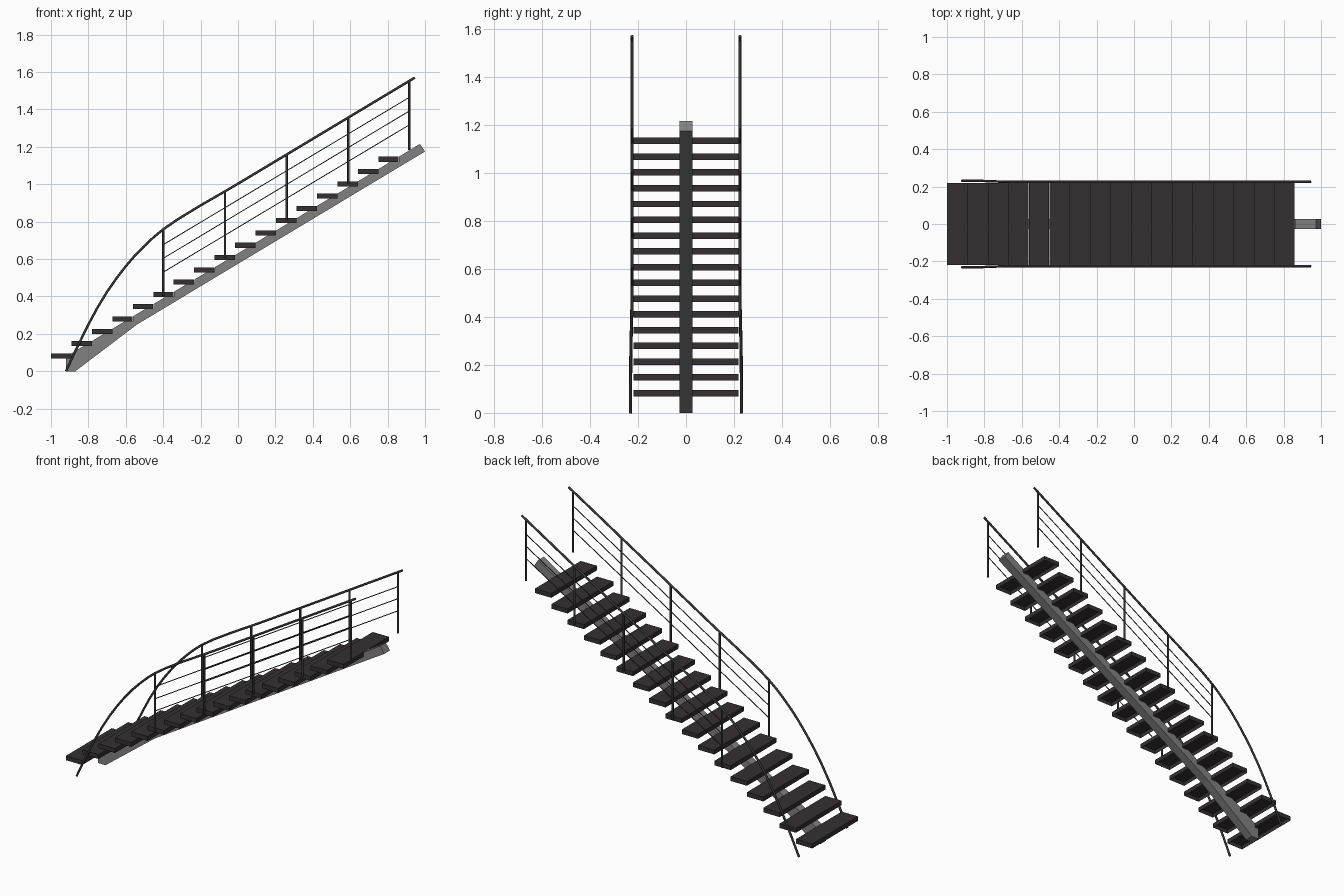
import bpy, bmesh
from mathutils import Vector

if "Cube" in bpy.data.objects:
    bpy.data.objects.remove(bpy.data.objects["Cube"])

N, RUN, RISE = 17, 0.1094, 0.0657
DEPTH, THICK, HALF_W, Z0 = 0.109, 0.027, 0.219, 0.096
SLOPE = RISE / RUN


def material(name, c):
    m = bpy.data.materials.new(name)
    m.diffuse_color = (*c, 1)
    m.use_nodes = True
    m.node_tree.nodes["Principled BSDF"].inputs["Base Color"].default_value = m.diffuse_color
    return m


dark = material("dark_tread", (0.036, 0.03, 0.031))
iron = material("dark_iron", (0.04, 0.04, 0.042))
steel = material("grey_steel", (0.22, 0.22, 0.22))


def add_mesh(name, bm, mat):
    bmesh.ops.recalc_face_normals(bm, faces=bm.faces)
    me = bpy.data.meshes.new(name)
    bm.to_mesh(me)
    bm.free()
    ob = bpy.data.objects.new(name, me)
    bpy.context.collection.objects.link(ob)
    me.materials.append(mat)
    return ob


def tube(name, paths, radius, mat, res=2):
    cu = bpy.data.curves.new(name, 'CURVE')
    cu.dimensions = '3D'
    cu.bevel_depth = radius
    cu.bevel_resolution = res
    cu.use_fill_caps = True
    for pts in paths:
        sp = cu.splines.new('POLY')
        sp.points.add(len(pts) - 1)
        for p, co in zip(sp.points, pts):
            p.co = (*co, 1)
    cu.materials.append(mat)
    ob = bpy.data.objects.new(name, cu)
    bpy.context.collection.objects.link(ob)
    return ob


# Treads: shallow trays, open underneath
for i in range(N):
    x, z = -1 + i * RUN, Z0 + i * RISE
    bm = bmesh.new()
    bmesh.ops.create_cube(bm, size=1)
    for v in bm.verts:
        v.co = Vector((x + DEPTH * (v.co.x + .5), v.co.y * 2 * HALF_W, z + THICK * (v.co.z - .5)))
    bm.normal_update()
    inner = [f for f in bm.faces if f.normal.z < -0.9]
    bmesh.ops.inset_region(bm, faces=inner, thickness=0.005)
    for v in inner[0].verts:
        v.co.z += THICK - 0.005
    add_mesh(f"tread_{i + 1:02d}", bm, dark)

# Central stringer: sloped beam notched under every tread
prof = [(-0.87, 0), (-0.92, 0), (-0.92, Z0 - THICK)]
for i in range(N):
    xb, z = -1 + i * RUN + DEPTH, Z0 + i * RISE
    if i:
        prof.append((xb - THICK / SLOPE, z - THICK))
    prof += [(xb + 0.0005, z - THICK), (xb + 0.001, z)]
prof += [(0.973, 1.216), (1.0, 1.175), (-0.54, 0.25)]
bm = bmesh.new()
face = bm.faces.new([bm.verts.new((x, -0.027, z)) for x, z in prof])
ext = bmesh.ops.extrude_face_region(bm, geom=[face])
for v in ext["geom"]:
    if isinstance(v, bmesh.types.BMVert):
        v.co.y = 0.027
add_mesh("central_stringer", bm, steel)

# Railings on both sides: handrail, posts and thin wires
rail = [(-0.92, 0, .231), (-0.87, .108, .231), (-0.8, .25, .230), (-0.75, .343, .228),
        (-0.7, .425, .226), (-0.65, .497, .225), (-0.6, .562, .225), (-0.55, .62, .225),
        (-0.5, .671, .225), (-0.45, .718, .225), (-0.4, .759, .225), (-0.32, .814, .225),
        (-0.2, .887, .225), (-0.07, .962, .225), (0.0, 1.003, .225), (0.945, 1.57, .225)]
posts = [(-0.40, .402, .758), (-0.069, .606, .962), (0.26, .81, 1.156),
         (0.59, 1.005, 1.354), (0.915, 1.183, 1.55)]
for side, s in (("front", -1), ("back", 1)):
    tube(f"{side}_handrail", [[(x, s * y, z) for x, z, y in rail]], 0.0065, iron)
    tube(f"{side}_posts", [[(x, s * .225, a), (x, s * .225, b)] for x, a, b in posts], 0.006, iron)
    tube(f"{side}_wires", [[(-0.4, s * .225, z), (0.915, s * .225, z + 0.787)]
                           for z in (0.53, 0.604, 0.677)], 0.0028, iron, 1)
